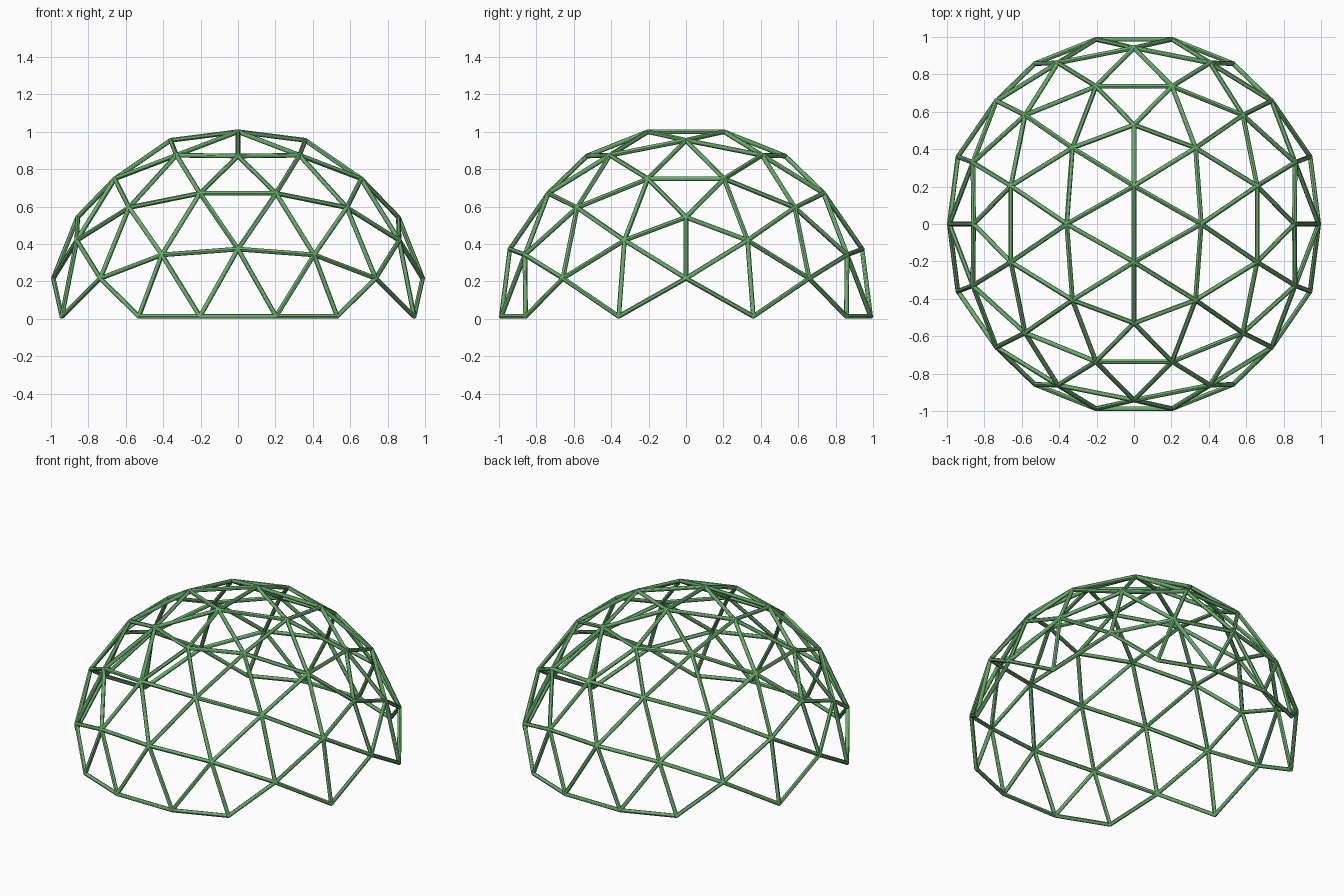
import bpy
import bmesh
from itertools import combinations
from mathutils import Matrix, Vector

cube = bpy.data.objects.get("Cube")
if cube:
    bpy.data.objects.remove(cube, do_unlink=True)

TUBE = 0.0125          # strut radius
RADIUS = 1.008         # sphere radius through the joints
FREQ = 3               # strut segments per icosahedron edge
SIDES = 12
PHI = (1 + 5 ** 0.5) / 2

# Green paint
green = bpy.data.materials.new("green_paint")
green.use_nodes = True
color = (0.15, 0.42, 0.16, 1)
green.diffuse_color = color
green.node_tree.nodes["Principled BSDF"].inputs["Base Color"].default_value = color

# Icosahedron with one edge lying level across the top
corners = []
for a in (-1, 1):
    for b in (-PHI, PHI):
        corners += [Vector((0, a, b)), Vector((a, b, 0)), Vector((b, 0, a))]


def is_face(tri):
    return all(abs((p - q).length - 2) < 0.01 for p, q in combinations(tri, 2))


# Split each face into a triangular grid pushed out to the sphere
joints, struts = {}, set()


def joint_key(tri, i, j):
    p = tri[0] * (FREQ - i - j) + tri[1] * i + tri[2] * j
    p = p.normalized() * RADIUS
    key = tuple(round(c, 3) + 0.0 for c in p)
    joints[key] = p
    return key


for tri in filter(is_face, combinations(corners, 3)):
    for i in range(FREQ):
        for j in range(FREQ - i):
            small = [joint_key(tri, i, j), joint_key(tri, i + 1, j),
                     joint_key(tri, i, j + 1)]
            struts.update(frozenset(pair) for pair in combinations(small, 2))

# Keep the upper half, standing on the ground
joints = {k: p + Vector((0, 0, TUBE)) for k, p in joints.items() if p.z > -0.01}
struts = sorted(sorted(s) for s in struts if all(k in joints for k in s))


def finish(bm, name):
    mesh = bpy.data.meshes.new(name)
    bm.to_mesh(mesh)
    bm.free()
    mesh.materials.append(green)
    obj = bpy.data.objects.new(name, mesh)
    bpy.context.collection.objects.link(obj)
    bpy.ops.object.select_all(action='DESELECT')
    obj.select_set(True)
    bpy.context.view_layer.objects.active = obj
    bpy.ops.object.shade_smooth_by_angle()


# Round tube along every strut
bm = bmesh.new()
for start, end in struts:
    p, q = joints[start], joints[end]
    turn = (q - p).to_track_quat('Z', 'Y').to_matrix().to_4x4()
    bmesh.ops.create_cone(
        bm, cap_ends=True, segments=SIDES, radius1=TUBE, radius2=TUBE,
        depth=(q - p).length, matrix=Matrix.Translation((p + q) / 2) @ turn)
finish(bm, "dome_struts")

# Rounded joint where struts meet
bm = bmesh.new()
for p in joints.values():
    bmesh.ops.create_uvsphere(bm, u_segments=SIDES, v_segments=8, radius=TUBE,
                              matrix=Matrix.Translation(p))
finish(bm, "dome_joints")
